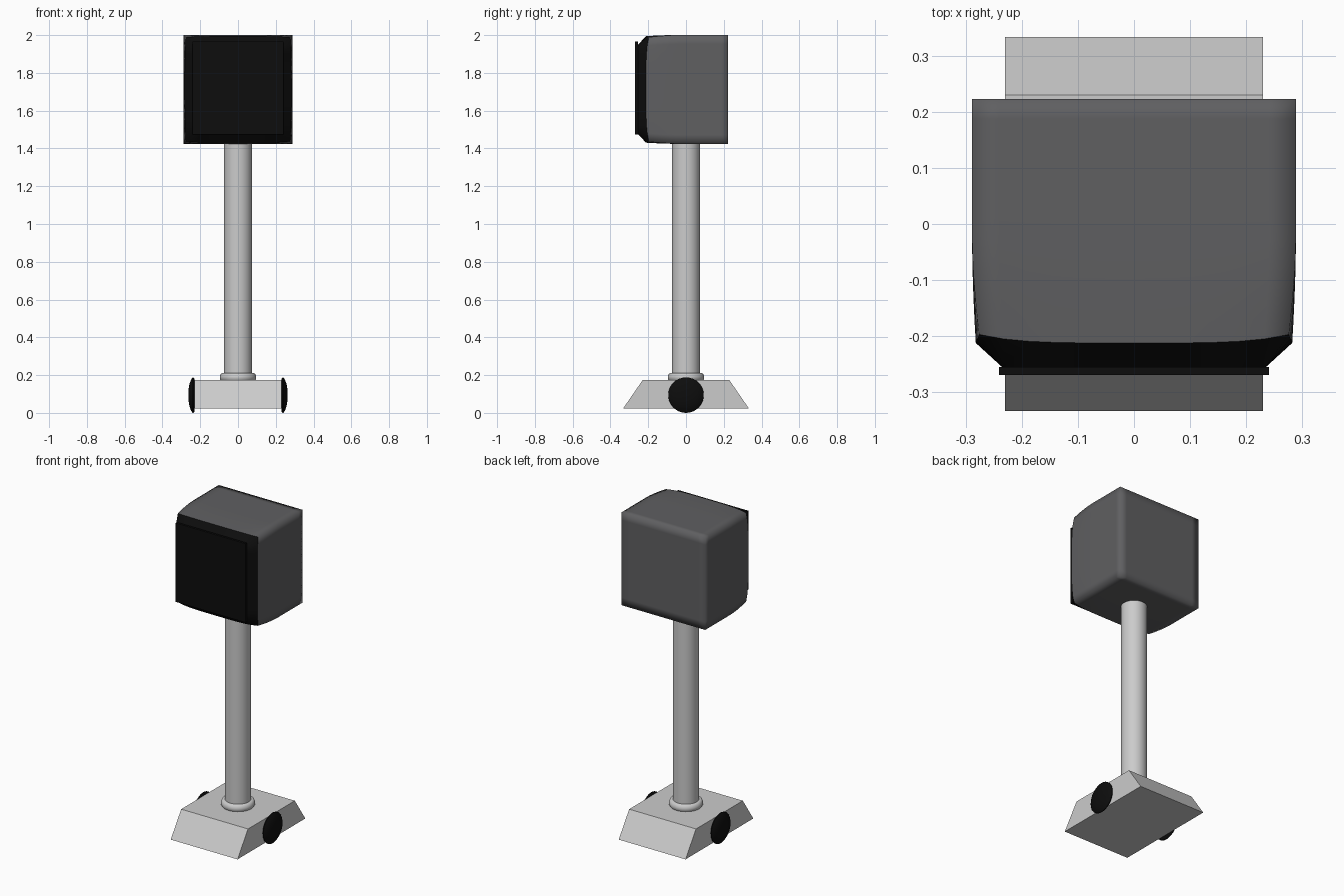
import bpy, bmesh, math
from mathutils import Matrix

if "Cube" in bpy.data.objects:
    bpy.data.objects.remove(bpy.data.objects["Cube"])


def material(name, rgb):
    m = bpy.data.materials.new(name)
    m.diffuse_color = (*rgb, 1)
    m.use_nodes = True
    m.node_tree.nodes["Principled BSDF"].inputs["Base Color"].default_value = m.diffuse_color
    return m


DARK = material("dark_grey", (0.115, 0.115, 0.12))
BLACK = material("black", (0.004, 0.004, 0.004))


def finish(name, bm, mat=None, angle=None):
    bmesh.ops.recalc_face_normals(bm, faces=bm.faces)
    me = bpy.data.meshes.new(name)
    bm.to_mesh(me)
    bm.free()
    ob = bpy.data.objects.new(name, me)
    bpy.context.collection.objects.link(ob)
    if mat:
        me.materials.append(mat)
    if angle:
        bpy.ops.object.select_all(action='DESELECT')
        bpy.context.view_layer.objects.active = ob
        ob.select_set(True)
        bpy.ops.object.shade_smooth_by_angle(angle=math.radians(angle))
    return ob


def lathe(name, profile, matrix=Matrix(), mat=None, angle=40, steps=32):
    """Spin (radius, height) points round z, then place with a matrix."""
    bm = bmesh.new()
    vs = [bm.verts.new((r, 0, z)) for r, z in profile]
    es = [bm.edges.new(p) for p in zip(vs, vs[1:])]
    bmesh.ops.spin(bm, geom=vs + es, cent=(0, 0, 0), axis=(0, 0, 1),
                   angle=2 * math.pi, steps=steps, use_duplicate=False)
    bmesh.ops.remove_doubles(bm, verts=bm.verts, dist=1e-5)
    bm.transform(matrix)
    return finish(name, bm, mat, angle)


# Base: trapezoid profile extruded along x
bm = bmesh.new()
face = bm.faces.new([bm.verts.new((-0.23, y, z)) for y, z in
                     [(-0.333, 0.023), (0.333, 0.023), (0.23, 0.173), (-0.23, 0.173)]])
ext = bmesh.ops.extrude_face_region(bm, geom=[face])["geom"]
bmesh.ops.translate(bm, vec=(0.46, 0, 0),
                    verts=[v for v in ext if isinstance(v, bmesh.types.BMVert)])
finish("base", bm)

# Domed wheels on both sides
for side, label in ((1, "right"), (-1, "left")):
    place = Matrix.Translation((side * 0.23, 0, 0.094)) @ Matrix.Rotation(side * math.pi / 2, 4, 'Y')
    lathe("wheel_" + label, [(0, 0), (0.086, 0), (0.094, 0.006), (0.094, 0.01),
                             (0.083, 0.018), (0.06, 0.027), (0.03, 0.032), (0, 0.033)],
          place, BLACK)

# Collar and pole
lathe("collar", [(0.07, 0.173), (0.091, 0.173), (0.096, 0.181), (0.096, 0.193),
                 (0.091, 0.206), (0.083, 0.212), (0.07, 0.212)])
lathe("pole", [(0, 0.173), (0.074, 0.173), (0.074, 1.44), (0, 1.44)])

# Head
HZ, HALF, N = 1.7125, 0.2885, 12


def rim(u, v):
    """Front rim of the housing: corners sit slightly in and back."""
    corner = (u * v) ** 4
    return 0.282 - 0.006 * corner, -0.212 + 0.015 * corner


# Housing: subdivided box, tapered towards an open, bowed front
bm = bmesh.new()
bmesh.ops.create_cube(bm, size=2)
bmesh.ops.subdivide_edges(bm, edges=bm.edges, cuts=N - 1, use_grid_fill=True)
bmesh.ops.delete(bm, geom=[f for f in bm.faces if f.calc_center_median().y < -0.999],
                 context='FACES')
for v in bm.verts:
    u, d, w = v.co
    half, front = rim(u, w)
    t = (1 - d) / 2
    taper = max(0, (t - 0.6) / 0.4) ** 1.6
    s = HALF + (half - HALF) * taper
    v.co = (u * s, 0.223 + (front - 0.223) * t, HZ + w * s)
finish("head_housing", bm, DARK, 180)

# Screen: chamfered surround rising to a slightly bulged front
bm = bmesh.new()
bmesh.ops.create_grid(bm, x_segments=N, y_segments=N, size=1)
for v in bm.verts:
    u, w, _ = v.co
    m = max(abs(u), abs(w))
    half, front = rim(u, w)
    if m > 0.8:
        k = min(1, (1 - m) / 0.16)
        y = front + (-0.255 - front) * k
    else:
        y = -0.255 - 0.012 * min(1, (0.84 - m) / 0.34)
    v.co = (u * half, y, HZ + w * half)
finish("screen_surround", bm, BLACK, 30)

# Thin front panel
bm = bmesh.new()
bmesh.ops.create_cube(bm, size=1)
bm.transform(Matrix.Translation((0, -0.262, 1.72)) @ Matrix.Diagonal((0.482, 0.014, 0.49, 1)))
finish("screen_panel", bm, BLACK)
